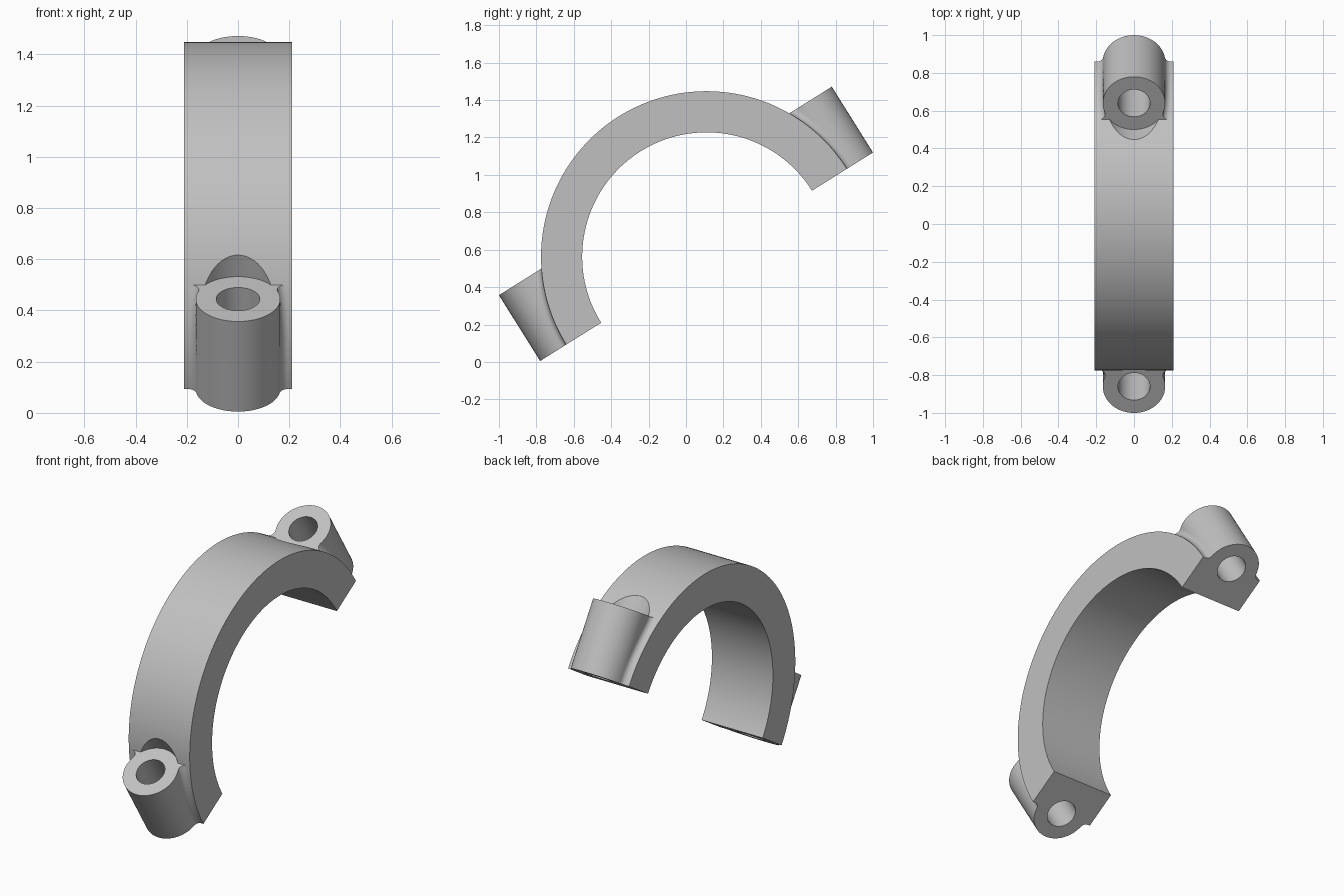
import bpy, bmesh
from math import sin, cos, pi, sqrt, atan2, radians

cube = bpy.data.objects.get("Cube")
if cube:
    bpy.data.objects.remove(cube, do_unlink=True)

R_OUT, R_IN, HALF_W = 0.885, 0.665, 0.21
BOSS_R, HOLE_R, BOSS_H, FILLET = 0.165, 0.085, 0.415, 0.035

grey = bpy.data.materials.new("plain grey")
grey.use_nodes = True
colour = (0.53, 0.53, 0.53, 1)
grey.diffuse_color = colour
grey.node_tree.nodes["Principled BSDF"].inputs["Base Color"].default_value = colour


def loft(name, sections):
    """Closed solid through a list of equal-length outlines."""
    bm = bmesh.new()
    rows = [[bm.verts.new(p) for p in s] for s in sections]
    n = len(rows[0])
    for a, b in zip(rows, rows[1:]):
        for i in range(n):
            j = (i + 1) % n
            bm.faces.new((a[i], a[j], b[j], b[i]))
    bm.faces.new(rows[0][::-1])
    bm.faces.new(rows[-1])
    bmesh.ops.recalc_face_normals(bm, faces=bm.faces)
    mesh = bpy.data.meshes.new(name)
    bm.to_mesh(mesh)
    bm.free()
    mesh.materials.append(grey)
    obj = bpy.data.objects.new(name, mesh)
    bpy.context.collection.objects.link(obj)
    return obj


def cylinder(name, y, radius, low, high):
    circle = [(radius * cos(2 * pi * i / 64), y + radius * sin(2 * pi * i / 64)) for i in range(64)]
    return loft(name, [[(px, py, z) for px, py in circle] for z in (low, high)])


def boss_outline(z, side):
    """Boss cross-section with fillets blending into the band."""
    wall = sqrt(R_OUT**2 - z**2) - 0.001
    cy = wall + FILLET
    cx = sqrt((BOSS_R + FILLET)**2 - (cy - R_OUT)**2)
    start, end = 1.5 * pi, atan2(R_OUT - cy, -cx) % (2 * pi)
    blend = []
    for i in range(9):
        a = start + (end - start) * i / 8
        blend.append((cx + FILLET * cos(a), cy + FILLET * sin(a)))
    b = atan2(cy - R_OUT, cx)
    arc = []
    for i in range(1, 40):
        a = b + (pi - 2 * b) * i / 40
        arc.append((BOSS_R * cos(a), R_OUT + BOSS_R * sin(a)))
    right = [(cx, wall - 0.06)] + blend
    pts = right + arc + [(-x, y) for x, y in reversed(right)]
    return [(x, side * y, z) for x, y in pts]


def boolean(target, tool, operation):
    mod = target.modifiers.new(operation.lower(), 'BOOLEAN')
    mod.operation, mod.solver, mod.object = operation, 'EXACT', tool
    bpy.context.view_layer.objects.active = target
    bpy.ops.object.modifier_apply(modifier=mod.name)
    bpy.data.objects.remove(tool, do_unlink=True)


# Half-ring band
sections = []
for i in range(97):
    a = pi * i / 96
    sections.append([(x, r * cos(a), r * sin(a)) for x, r in
                     ((-HALF_W, R_IN), (HALF_W, R_IN), (HALF_W, R_OUT), (-HALF_W, R_OUT))])
clamp = loft("half_ring_clamp", sections)

# Bolt bosses at both ends, with head clearance and through holes
for side in (-1, 1):
    y = side * R_OUT
    boolean(clamp, cylinder("clearance_cutter", y, BOSS_R, BOSS_H, 1.0), 'DIFFERENCE')
    boss = loft("bolt_boss", [boss_outline(BOSS_H * i / 16, side) for i in range(17)])
    boolean(clamp, boss, 'UNION')
    boolean(clamp, cylinder("hole_cutter", y, HOLE_R, -0.1, 1.0), 'DIFFERENCE')

# Tilted placement and shading
clamp.rotation_euler.x = radians(32.06)
clamp.location = (0, 0.11, 0.5625)
bpy.ops.object.select_all(action='DESELECT')
clamp.select_set(True)
bpy.context.view_layer.objects.active = clamp
bpy.ops.object.shade_smooth_by_angle(angle=radians(25))
